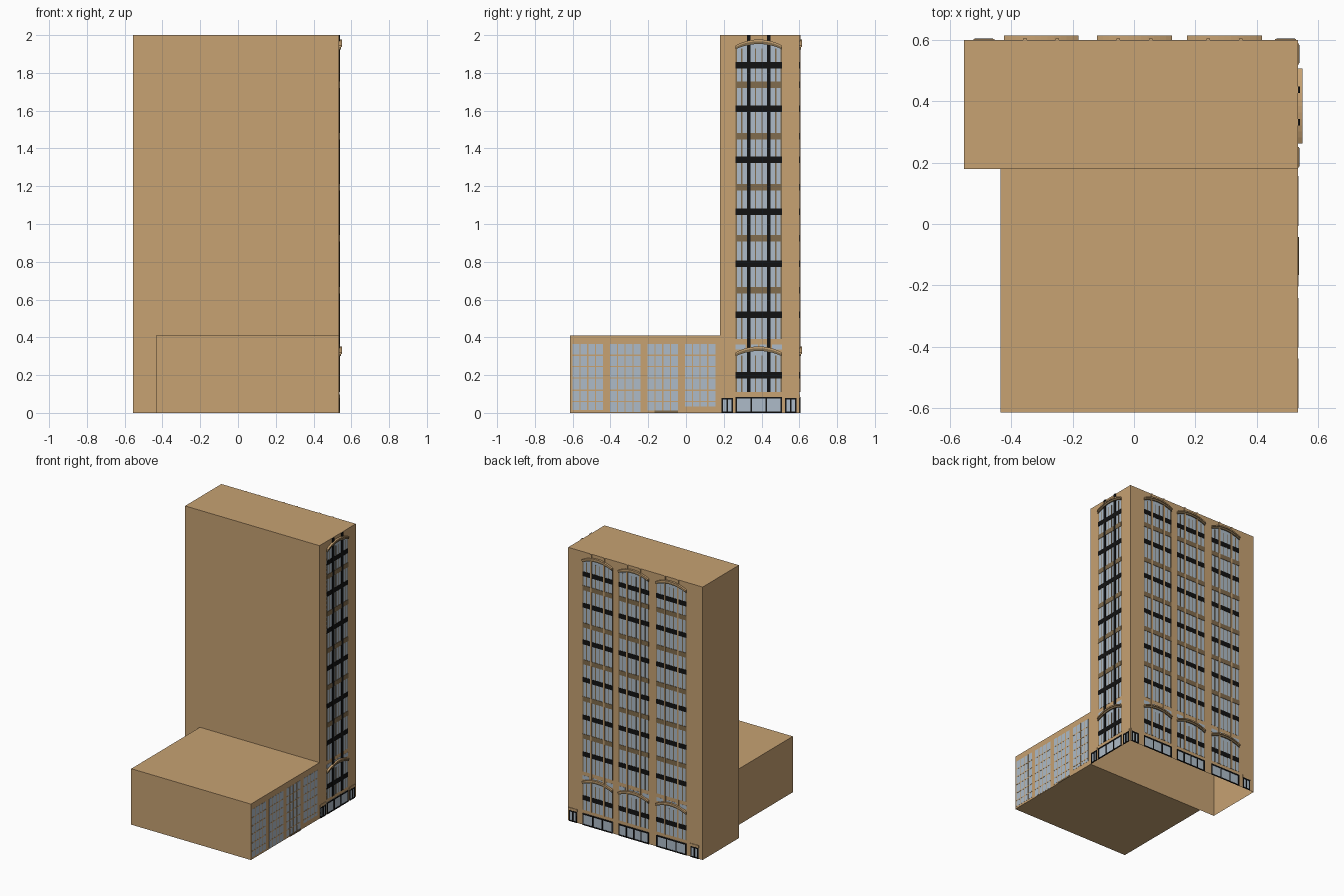
import bpy, bmesh, math
from mathutils import Vector

if "Cube" in bpy.data.objects:
    bpy.data.objects.remove(bpy.data.objects["Cube"])

def mat(name, col):
    m = bpy.data.materials.new(name)
    m.diffuse_color = (*col, 1)
    m.use_nodes = True
    m.node_tree.nodes["Principled BSDF"].inputs["Base Color"].default_value = m.diffuse_color
    return m

TAN = mat("tan_stone", (0.57, 0.36, 0.17))
GLASS = mat("glass", (0.42, 0.50, 0.58))
BLACK = mat("black_metal", (0.006, 0.006, 0.006))
BRONZE = mat("bronze_stone", (0.22, 0.15, 0.075))

# Walls: local (u along wall, z up, d outwards) mapped to world
RIGHT, BACK = "right", "back"
def place(wall, c, u, z, d):
    return Vector((0.535 + d, c + u, z)) if wall == RIGHT else Vector((c + u, 0.60 + d, z))

class Part:
    """Collects prisms of one material into one named object."""
    def __init__(self, name, material):
        self.name, self.material, self.bm = name, material, bmesh.new()

    def prism(self, near, far):
        a = [self.bm.verts.new(p) for p in near]
        b = [self.bm.verts.new(p) for p in far]
        n = len(a)
        self.bm.faces.new(a)
        self.bm.faces.new(b[::-1])
        for i in range(n):
            self.bm.faces.new((a[i], b[i], b[(i + 1) % n], a[(i + 1) % n]))

    def outline(self, wall, c, pts, d):
        self.prism([place(wall, c, u, z, 0) for u, z in pts],
                   [place(wall, c, u, z, d) for u, z in pts])

    def box(self, wall, c, u0, u1, z0, z1, d):
        self.outline(wall, c, [(u0, z0), (u1, z0), (u1, z1), (u0, z1)], d)

    def finish(self):
        bmesh.ops.recalc_face_normals(self.bm, faces=self.bm.faces)
        me = bpy.data.meshes.new(self.name)
        self.bm.to_mesh(me)
        self.bm.free()
        me.materials.append(self.material)
        bpy.context.collection.objects.link(bpy.data.objects.new(self.name, me))

def block(name, x0, x1, y0, y1, z1, open_bottom=False):
    p = Part(name, TAN)
    ring = [(x0, y0), (x1, y0), (x1, y1), (x0, y1)]
    p.prism([(x, y, 0) for x, y in ring], [(x, y, z1) for x, y in ring])
    bmesh.ops.recalc_face_normals(p.bm, faces=p.bm.faces)
    if open_bottom:
        low = [f for f in p.bm.faces if f.normal.z < -0.5]
        bmesh.ops.delete(p.bm, geom=low, context='FACES_ONLY')
        me_normals_ok = True
    p.finish()

# Main masses
block("tower", -0.555, 0.535, 0.18, 0.60, 2.0, open_bottom=True)
block("low_wing", -0.435, 0.535, -0.615, 0.18, 0.41)

HW = 0.122          # half width of a bay
COLS = (-0.053, 0.053)
def arch(spring, rise, hw=HW, n=12):
    r = (hw * hw + rise * rise) / (2 * rise)
    a = math.asin(hw / r)
    return [(r * math.sin(t), spring + rise - r + r * math.cos(t))
            for t in (-a + 2 * a * i / n for i in range(n + 1))]

glass = Part("bay_glass", GLASS)
mullions = Part("bay_mullions", BRONZE)
spandrels = Part("black_spandrels", BLACK)
bands = Part("floor_bands", BRONZE)
arches = Part("arch_hoods", TAN)
arch_faces = Part("arch_reveals", BRONZE)
side_cols = Part("black_columns", BLACK)
back_cols = Part("stone_columns", TAN)
shop_glass = Part("shop_glass", GLASS)
shop_frames = Part("shop_frames", BLACK)
surrounds = Part("door_surrounds", TAN)

def shop(wall, c, hw, z1, n):
    # framed glazing at street level
    shop_glass.box(wall, c, -hw, hw, 0.005, z1, 0.002)
    shop_frames.box(wall, c, -hw, hw, 0, 0.008, 0.005)
    shop_frames.box(wall, c, -hw, hw, z1 - 0.009, z1, 0.005)
    for i in range(n + 1):
        u = -hw + 0.004 + (2 * hw - 0.008) * i / n
        shop_frames.box(wall, c, u - 0.004, u + 0.004, 0, z1, 0.005)

def bay(wall, c):
    cols = side_cols if wall == RIGHT else back_cols
    # upper and lower arched glazing
    for z0, spring in ((0.39, 1.925), (0.11, 0.30)):
        glass.outline(wall, c, [(HW, z0), (-HW, z0)][::-1] + arch(spring, 0.03)[::-1], 0.001)
        for u in (-HW + 0.003, -0.09, -0.017, 0.017, 0.09, HW - 0.003):
            mullions.box(wall, c, u - 0.003, u + 0.003, z0, spring + 0.004, 0.002)
        inner, outer = arch(spring, 0.028), arch(spring + 0.012, 0.030)
        arch_faces.outline(wall, c, inner + outer[::-1], 0.009)
        inner, outer = arch(spring + 0.012, 0.030), arch(spring + 0.020, 0.032)
        arches.outline(wall, c, inner + outer[::-1], 0.015)
    # strip of small windows over the lower arch
    for u0, u1 in ((-HW, -0.07), (-0.04, -0.005), (0.005, 0.04), (0.07, HW)):
        glass.box(wall, c, u0, u1, 0.335, 0.362, 0.001)
    for z in (0.20, 0.52, 0.79, 1.065, 1.34, 1.61, 1.84):
        spandrels.box(wall, c, -HW, HW, z - 0.017, z + 0.017, 0.003)
    for z in (0.65, 0.925, 1.195, 1.465, 1.738):
        bands.box(wall, c, -HW, HW, z - 0.017, z + 0.017, 0.004)
    for u in COLS:
        w = 0.010 if wall == RIGHT else 0.006
        cols.box(wall, c, u - w, u + w, 0.11, 2.0, 0.006)
    # street-level shopfront
    shop(wall, c, HW, 0.085, 4 if (wall == BACK and abs(c) < 0.05) else 3)

def door(wall, c):
    shop(wall, c, 0.030, 0.08, 2)
    surrounds.box(wall, c, -0.034, 0.034, 0.08, 0.098, 0.004)

bay(RIGHT, 0.385)
for x in (-0.303, 0.002, 0.295):
    bay(BACK, x)
for y in (0.218, 0.555):
    door(RIGHT, y)
for x in (-0.49, 0.495):
    door(BACK, x)

# Wing: four large gridded windows
wing_glass = Part("wing_glass", GLASS)
wing_bars = Part("wing_window_bars", TAN)
for c, z0 in ((-0.52, 0.015), (-0.322, 0.005), (-0.123, 0.012), (0.075, 0.035)):
    hw, z1 = 0.081, 0.365
    wing_glass.box(RIGHT, c, -hw, hw, z0, z1, 0.001)
    for i in range(1, 4):
        u = -hw + 2 * hw * i / 4
        wing_bars.box(RIGHT, c, u - 0.003, u + 0.003, z0, z1, 0.002)
    for z in (0.06, 0.12, 0.185, 0.245, 0.305):
        wing_bars.box(RIGHT, c, -hw, hw, z - 0.003, z + 0.003, 0.002)
# dark sill at the wing entrance
sill = Part("wing_sill", BRONZE)
sill.box(RIGHT, -0.105, -0.062, 0.062, 0, 0.012, 0.004)

for p in (glass, mullions, spandrels, bands, arches, arch_faces, side_cols, back_cols,
          shop_glass, shop_frames, surrounds, wing_glass, wing_bars, sill):
    p.finish()
